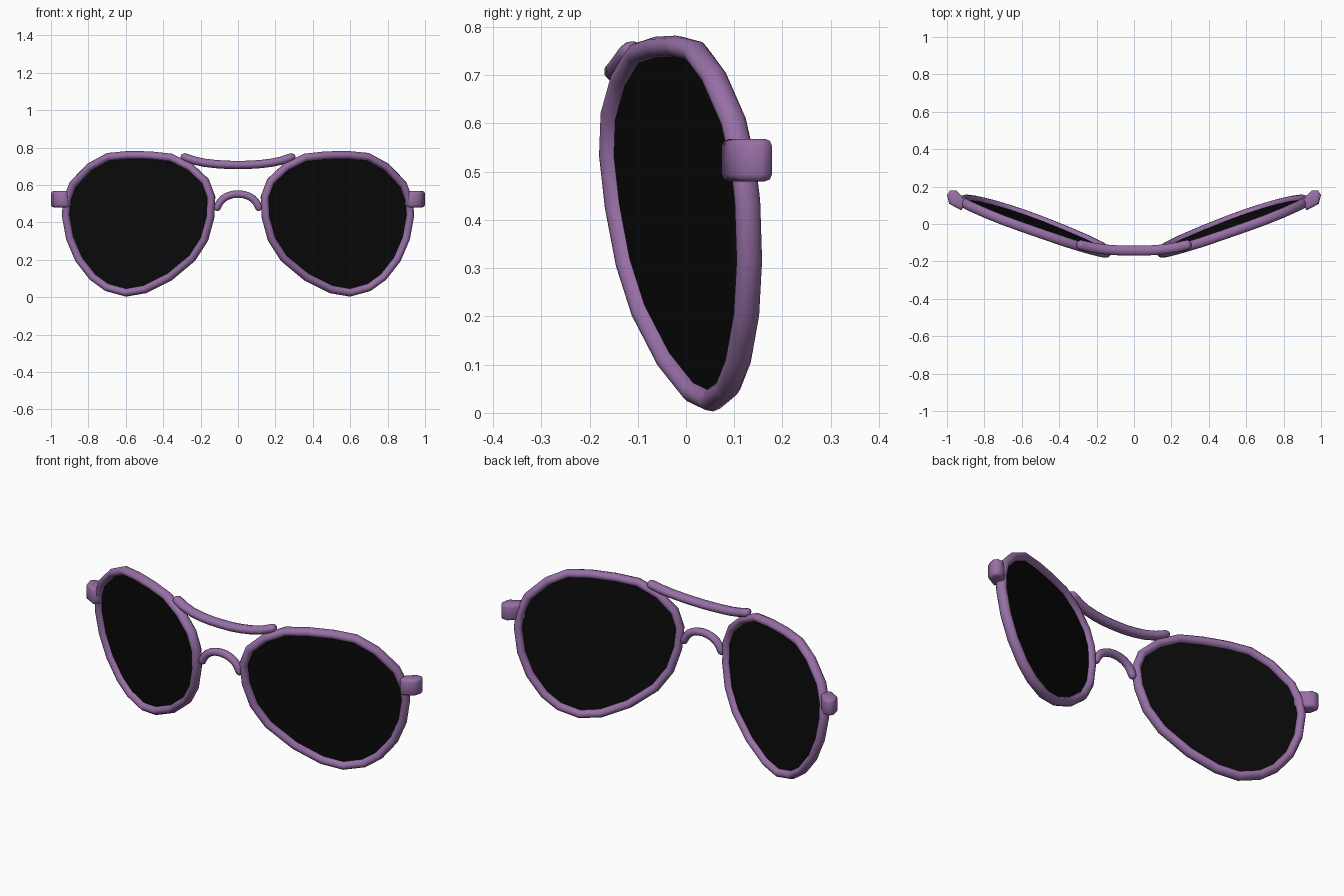
import bpy, bmesh, math
from mathutils import Vector

if "Cube" in bpy.data.objects:
    bpy.data.objects.remove(bpy.data.objects["Cube"])


def material(name, rgb):
    m = bpy.data.materials.new(name)
    m.diffuse_color = (*rgb, 1)
    m.use_nodes = True
    m.node_tree.nodes["Principled BSDF"].inputs["Base Color"].default_value = m.diffuse_color
    return m


PURPLE = material("purple frame", (0.31, 0.16, 0.38))
BLACK = material("black lens", (0.003, 0.003, 0.003))


def finish(name, bm, mat, smooth=True, mirror=False):
    bmesh.ops.recalc_face_normals(bm, faces=bm.faces[:])
    me = bpy.data.meshes.new(name)
    bm.to_mesh(me)
    bm.free()
    me.materials.append(mat)
    for p in me.polygons:
        p.use_smooth = smooth
    ob = bpy.data.objects.new(name, me)
    bpy.context.collection.objects.link(ob)
    if mirror:
        ob.modifiers.new("mirror", 'MIRROR').use_mirror_merge = False
    return ob


def sweep(path, ref, wide, deep, closed=False, sides=10, scale=None):
    """Oval tube along a path; 'deep' is the half size along ref."""
    bm = bmesh.new()
    n = len(path)
    rings = []
    for i, p in enumerate(path):
        if closed:
            t = path[(i + 1) % n] - path[i - 1]
        else:
            t = path[min(i + 1, n - 1)] - path[max(i - 1, 0)]
        t.normalize()
        u = t.cross(ref).normalized()
        v = u.cross(t)
        s = scale[i] if scale else 1
        rings.append([bm.verts.new(p + s * (u * wide * math.cos(a) + v * deep * math.sin(a)))
                      for a in (2 * math.pi * k / sides for k in range(sides))])
    for i in range(n if closed else n - 1):
        r, q = rings[i], rings[(i + 1) % n]
        for k in range(sides):
            j = (k + 1) % sides
            bm.faces.new((r[k], r[j], q[j], q[k]))
    if not closed:
        bm.faces.new(rings[0])
        bm.faces.new(rings[-1])
    return bm


def symmetric(half):
    """Half path from the centre outwards -> full path."""
    right = [Vector(p) for p in half]
    left = [Vector((-p.x, p.y, p.z)) for p in right[:0:-1]]
    return left + right


# Teardrop outline (x, z) of one eye, lying on a tilted plane
outline = [(.587, .760), (.694, .750), (.791, .697), (.882, .604), (.914, .519),
           (.920, .439), (.898, .316), (.850, .203), (.775, .107), (.700, .053),
           (.598, .025), (.496, .043), (.368, .107), (.245, .209), (.180, .310),
           (.148, .428), (.143, .535), (.175, .620), (.255, .695), (.357, .746),
           (.470, .758)]
A, B, C = -.153, .35, -.095
normal = Vector((B, -1, C)).normalized()
eye = [Vector((x, A + B * x + C * z, z)) for x, z in outline]

# Rims
finish("rim", sweep(eye, normal, .022, .027, closed=True), PURPLE, mirror=True)

# Lenses: thin dark plates inside the rims
bm = bmesh.new()
face = bm.faces.new([bm.verts.new(p - normal * .003) for p in eye])
ext = bmesh.ops.extrude_face_region(bm, geom=[face])
for v in ext["geom"]:
    if isinstance(v, bmesh.types.BMVert):
        v.co += normal * .006
finish("lens", bm, BLACK, smooth=False, mirror=True)

# Brow bar joining the tops of the rims
bar = symmetric([(0, -.142, .707), (.06, -.142, .708), (.12, -.139, .712),
                 (.18, -.133, .719), (.235, -.124, .731), (.275, -.114, .745),
                 (.293, -.109, .752), (.302, -.106, .756)])
taper = [.5, .9, 1, 1, 1, 1, 1]
finish("brow_bar", sweep(bar, Vector((0, -1, 0)), .022, .028,
                         scale=taper + [1] + taper[::-1]), PURPLE)

# Nose bridge arch with feet that curl down against the rims
arch = symmetric([(0, -.145, .552), (.03, -.145, .549), (.058, -.145, .540),
                  (.082, -.145, .525), (.098, -.145, .506), (.108, -.145, .488),
                  (.114, -.145, .472), (.117, -.145, .463)])
feet = [.5, .9, 1, 1, 1, 1, 1]
finish("nose_bridge", sweep(arch, Vector((0, -1, 0)), .020, .021,
                            scale=feet + [1] + feet[::-1]), PURPLE)

# Hinge blocks on the outer edges
bm = bmesh.new()
plan = [(1.0, .155), (.988, .108), (.925, .074), (.888, .115), (.950, .178), (.985, .178)]
face = bm.faces.new([bm.verts.new((x, y, .480)) for x, y in plan])
ext = bmesh.ops.extrude_face_region(bm, geom=[face])
for v in ext["geom"]:
    if isinstance(v, bmesh.types.BMVert):
        v.co.z = .568
bmesh.ops.recalc_face_normals(bm, faces=bm.faces[:])
caps = [e for e in bm.edges if abs(e.verts[0].co.z - e.verts[1].co.z) < .01]
bmesh.ops.bevel(bm, geom=caps, offset=.014, segments=2, profile=.5, affect='EDGES')
finish("hinge", bm, PURPLE, mirror=True)
